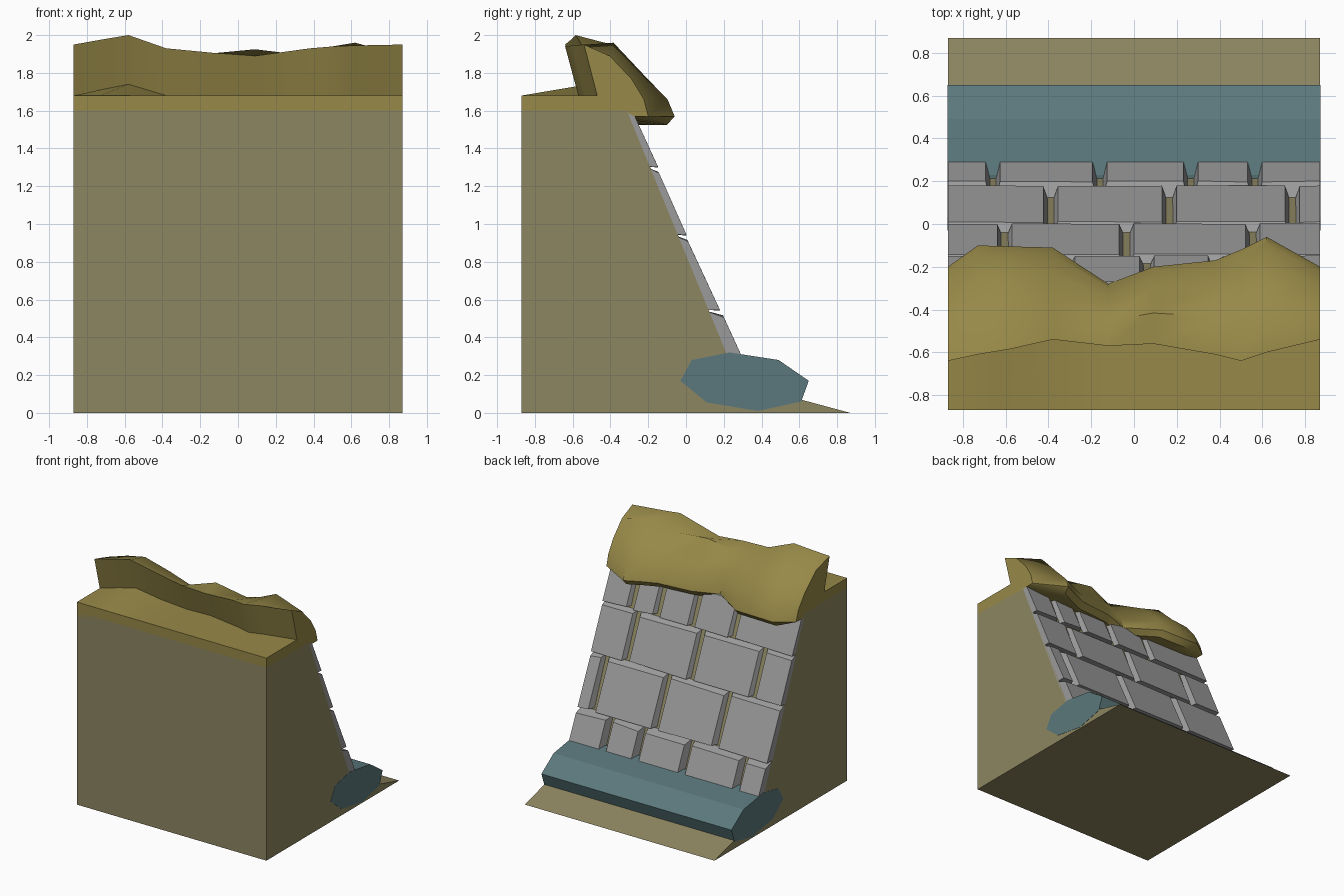
import bpy
import bmesh
import math
import random
from mathutils import Vector

random.seed(4)
HALF = 0.87

default_cube = bpy.data.objects.get("Cube")
if default_cube:
    bpy.data.objects.remove(default_cube, do_unlink=True)


def make_material(name, red, green, blue):
    material = bpy.data.materials.new(name)
    material.use_nodes = True
    colour = (red, green, blue, 1.0)
    material.diffuse_color = colour
    shader = material.node_tree.nodes["Principled BSDF"]
    shader.inputs["Base Color"].default_value = colour
    shader.inputs["Roughness"].default_value = 0.9
    return material


earth = make_material("dry earth", 0.27, 0.24, 0.12)
turf = make_material("golden turf", 0.31, 0.25, 0.065)
stone = make_material("grey stone", 0.33, 0.33, 0.33)
teal = make_material("muted teal", 0.105, 0.19, 0.2)


def finish(bm, name, material):
    """Turn a bmesh into a named object with one material."""
    bmesh.ops.recalc_face_normals(bm, faces=bm.faces)
    mesh = bpy.data.meshes.new(name)
    bm.to_mesh(mesh)
    bm.free()
    obj = bpy.data.objects.new(name, mesh)
    bpy.context.scene.collection.objects.link(obj)
    mesh.materials.append(material)
    return obj


def loft(sections, name, material):
    """Bridge a series of closed cross-sections, with flat ends."""
    bm = bmesh.new()
    rings = [[bm.verts.new(point) for point in ring] for ring in sections]
    for first, second in zip(rings, rings[1:]):
        count = len(first)
        for i in range(count):
            j = (i + 1) % count
            bm.faces.new((first[i], first[j], second[j], second[i]))
    bm.faces.new(rings[0])
    bm.faces.new(rings[-1])
    return finish(bm, name, material)


def extrude_across(profile, half_width, name, material):
    sections = [[(x, y, z) for y, z in profile] for x in (-half_width, half_width)]
    return loft(sections, name, material)


def slope_y(z):
    """Depth of the bank surface at a given height."""
    return 0.22 - 0.41 * (z - 0.3)


# Earth bank with a sloping back and a thin apron at its foot
bank_profile = [(-HALF, 0), (HALF, 0), (0.61, 0.07), (0.27, 0.16),
                (slope_y(0.2), 0.2), (slope_y(1.6), 1.6), (-HALF, 1.6)]
extrude_across(bank_profile, HALF, "earth_bank", earth)

# Faceted channel lying along the foot of the wall
channel_profile = [(-0.03, 0.17), (0.03, 0.28), (0.23, 0.32), (0.49, 0.28),
                   (0.65, 0.17), (0.61, 0.06), (0.38, 0.01), (0.11, 0.055)]
extrude_across(channel_profile, HALF + 0.002, "foot_channel", teal)


def stone_block(name, left, right, bottom, top, low_depth, high_depth):
    """Chamfered block that leans on the bank; wall ends stay square."""
    bm = bmesh.new()
    bmesh.ops.create_cube(bm, size=2)
    for vert in bm.verts:
        outer, upper, on_right = (value > 0 for value in (vert.co.y, vert.co.z, vert.co.x))
        edge = right if on_right else left
        at_end = abs(edge) >= HALF
        inset = 0.0 if at_end else (0.034 if outer else 0.01)
        x = edge - inset if on_right else edge + inset
        z = top if upper else bottom
        depth = -0.015
        if outer:
            z += random.uniform(-0.008, 0.008)
            z -= 0.03 if upper else 0
            depth = high_depth if upper else low_depth
        vert.co = Vector((x, slope_y(z) + depth, z))
    return finish(bm, name, stone)


# Courses: bottom, top, lower and upper projection, joint positions
courses = [
    (0.2, 0.54, 0.08, 0.065, (-0.66, -0.16, 0.265, 0.565)),
    (0.545, 0.94, 0.06, 0.04, (-0.39, 0.165, 0.74)),
    (0.945, 1.3, 0.046, 0.035, (-0.605, -0.035, 0.555)),
    (1.305, 1.6, 0.043, 0.03, (-0.31, 0.06, 0.38, 0.62)),
]
for row, (bottom, top, low, high, joints) in enumerate(courses, start=1):
    edges = (-HALF, *joints, HALF)
    for column, (left, right) in enumerate(zip(edges, edges[1:]), start=1):
        stone_block(f"stone_course_{row}_block_{column}",
                    left, right, bottom, top, low, high)

# Turf cap stations: x, ridge depth, ridge height, back edge depth,
# height at the foot of the ridge, change in height behind the ridge
stations = [
    (-HALF, -0.64, 1.95, -0.2, 1.68, -0.05),
    (-0.73, -0.61, 1.975, -0.1, 1.71, -0.05),
    (-0.58, -0.585, 2.0, -0.105, 1.74, -0.05),
    (-0.38, -0.54, 1.93, -0.11, 1.68, -0.05),
    (-0.12, -0.57, 1.905, -0.28, 1.68, -0.04),
    (0.09, -0.56, 1.89, -0.2, 1.68, 0.035),
    (0.38, -0.61, 1.93, -0.17, 1.68, -0.04),
    (0.5, -0.64, 1.94, -0.12, 1.68, -0.02),
    (0.62, -0.6, 1.945, -0.06, 1.68, 0.015),
    (HALF, -0.54, 1.95, -0.2, 1.68, -0.06),
]
base = 1.57


def cap_section(x, ridge_y, ridge_z, back_y, foot_z, rise):
    lip = 0.0 if abs(x) == HALF else 0.045
    height = ridge_z - base
    reach = back_y - ridge_y
    profile = [
        (-HALF, base), (-HALF, 1.62), (-HALF, 1.68),
        (ridge_y + 0.07, foot_z),
        (ridge_y, ridge_z),
        (ridge_y + reach * 0.4, ridge_z + rise),
        (ridge_y + reach * 0.74, base + height * 0.52),
        (ridge_y + reach * 0.93, base + height * 0.24),
        (back_y, base),
        (back_y - 0.04, base - lip),
        (back_y - 0.12, base - lip * 0.8),
        (-0.42, base),
    ]
    return [(x, y, z) for y, z in profile]


turf_cap = loft([cap_section(*station) for station in stations], "turf_cap", turf)
bpy.ops.object.select_all(action="DESELECT")
turf_cap.select_set(True)
bpy.context.view_layer.objects.active = turf_cap
bpy.ops.object.shade_smooth_by_angle(angle=math.radians(42))
